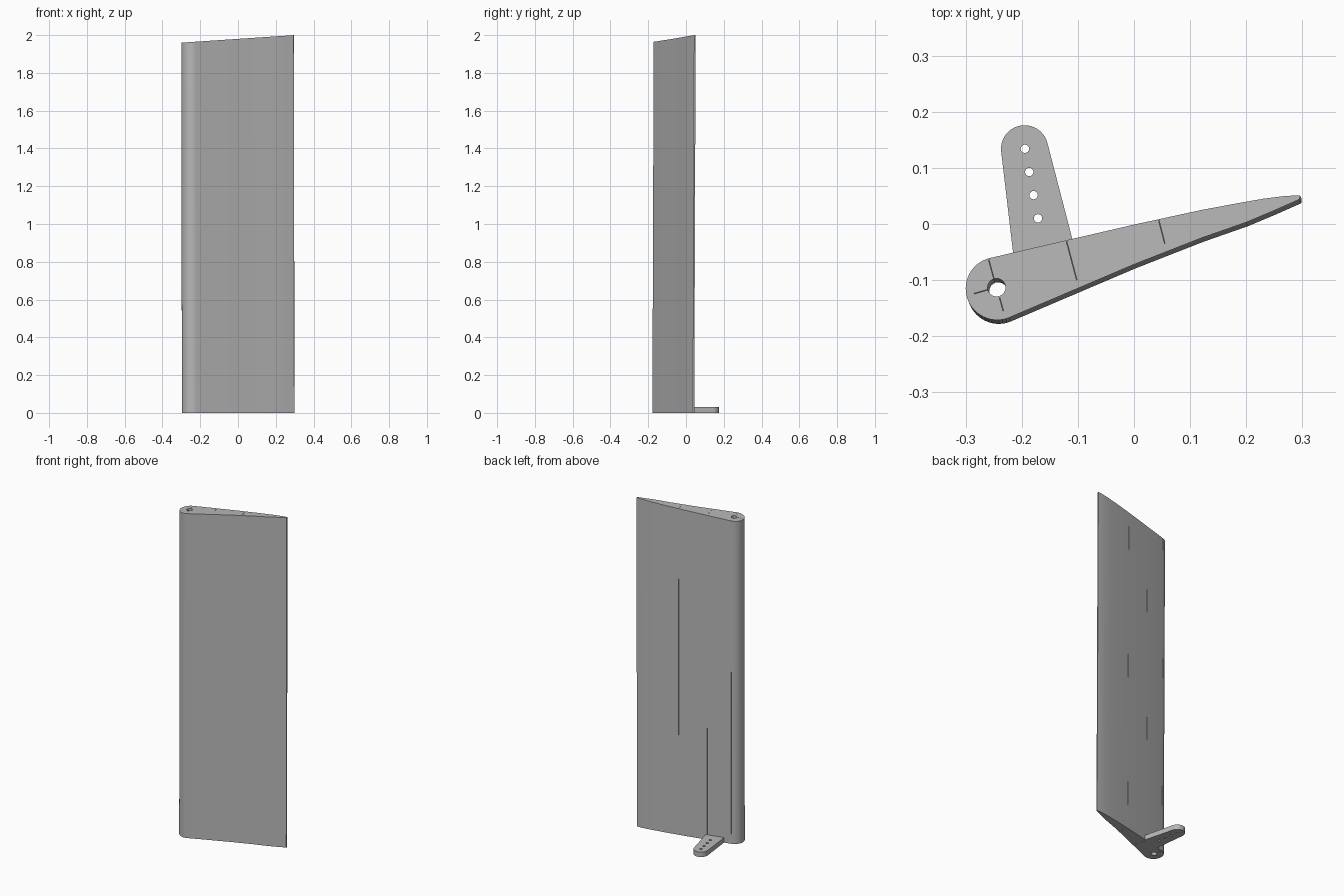
import bpy, bmesh, math
from mathutils import Vector

cube = bpy.data.objects.get("Cube")
if cube:
    bpy.data.objects.remove(cube, do_unlink=True)

grey = bpy.data.materials.new("light grey plastic")
grey.use_nodes = True
colour = (0.48, 0.48, 0.48, 1)
grey.diffuse_color = colour
grey.node_tree.nodes["Principled BSDF"].inputs["Base Color"].default_value = colour

LEAN = Vector((0.003, -0.007))   # sideways offset of the foot relative to the tip


def tip_height(x):
    return 1.98 + x / 15


def arc(cx, cy, r, start, end, n):
    """Points along an arc, angles in degrees."""
    angles = [math.radians(start + (end - start) * i / n) for i in range(n + 1)]
    return [(cx + r * math.cos(a), cy + r * math.sin(a)) for a in angles]


def prism(name, outline, bottom, top, lean=True):
    """Extrude an outline; top may be a number or a function of x."""
    bm = bmesh.new()
    rings = []
    for level in (bottom, top):
        ring = []
        for x, y in outline:
            z = level(x) if callable(level) else level
            shift = LEAN * (1 - z / 2) if lean else Vector((0, 0))
            ring.append(bm.verts.new((x + shift.x, y + shift.y, z)))
        rings.append(ring)
    low, high = rings
    bm.faces.new(low)
    bm.faces.new(high)
    n = len(outline)
    for i in range(n):
        j = (i + 1) % n
        bm.faces.new((low[i], low[j], high[j], high[i]))
    bmesh.ops.recalc_face_normals(bm, faces=bm.faces)
    mesh = bpy.data.meshes.new(name)
    bm.to_mesh(mesh)
    bm.free()
    mesh.materials.append(grey)
    obj = bpy.data.objects.new(name, mesh)
    bpy.context.collection.objects.link(obj)
    return obj


def activate(obj):
    bpy.ops.object.select_all(action='DESELECT')
    obj.select_set(True)
    bpy.context.view_layer.objects.active = obj


def cut(obj, cutters):
    activate(obj)
    for cutter in cutters:
        mod = obj.modifiers.new("cut", 'BOOLEAN')
        mod.operation = 'DIFFERENCE'
        mod.solver = 'EXACT'
        mod.object = cutter
        bpy.ops.object.modifier_apply(modifier=mod.name)
        bpy.data.objects.remove(cutter, do_unlink=True)


def slit(start, end, width=0.0008):
    a, b = Vector(start), Vector(end)
    side = (b - a).orthogonal().normalized() * width / 2
    return prism("slit_cutter", [a - side, b - side, b + side, a + side], -0.1, 2.1)


# Foil: round leading edge tapering to a thin trailing edge
nose = arc(-0.244, -0.115, 0.056, 105, 292, 28)
front_side = [(0.0, -0.072), (0.12, -0.025), (0.2, 0.003), (0.25, 0.024), (0.295, 0.044)]
back_side = [(0.296, 0.051), (0.27, 0.050), (0.23, 0.045), (0.19, 0.038), (0.12, 0.025), (0.0, -0.001)]
foil = prism("foil", nose + front_side + back_side, 0, tip_height)

# Hinge pin bore and the hairline rib slits
bore = prism("bore_cutter", arc(-0.245, -0.113, 0.016, 0, 348.75, 31), -0.1, 2.1)
cut(foil, [bore,
           slit((-0.249, -0.1), (-0.264, -0.045)),
           slit((-0.259, -0.1165), (-0.285, -0.124)),
           slit((-0.241, -0.126), (-0.233, -0.155)),
           slit((-0.102, -0.1), (-0.127, -0.005)),
           slit((0.055, -0.035), (0.038, 0.03))])

# Control horn: rounded arm at the foot with a row of linkage holes
horn_outline = arc(-0.195, 0.134, 0.042, 13, 187, 20) + [(-0.214, -0.064), (-0.107, -0.038)]
horn = prism("control_horn", horn_outline, 0, 0.03, lean=False)
cut(horn, [prism("hole_cutter", arc(-0.1945 + 0.0078 * i, 0.134 - 0.0413 * i, 0.0075, 0, 337.5, 15),
                 -0.1, 0.1, lean=False) for i in range(4)])

for obj in (foil, horn):
    activate(obj)
    bpy.ops.object.shade_smooth_by_angle(angle=math.radians(30))
